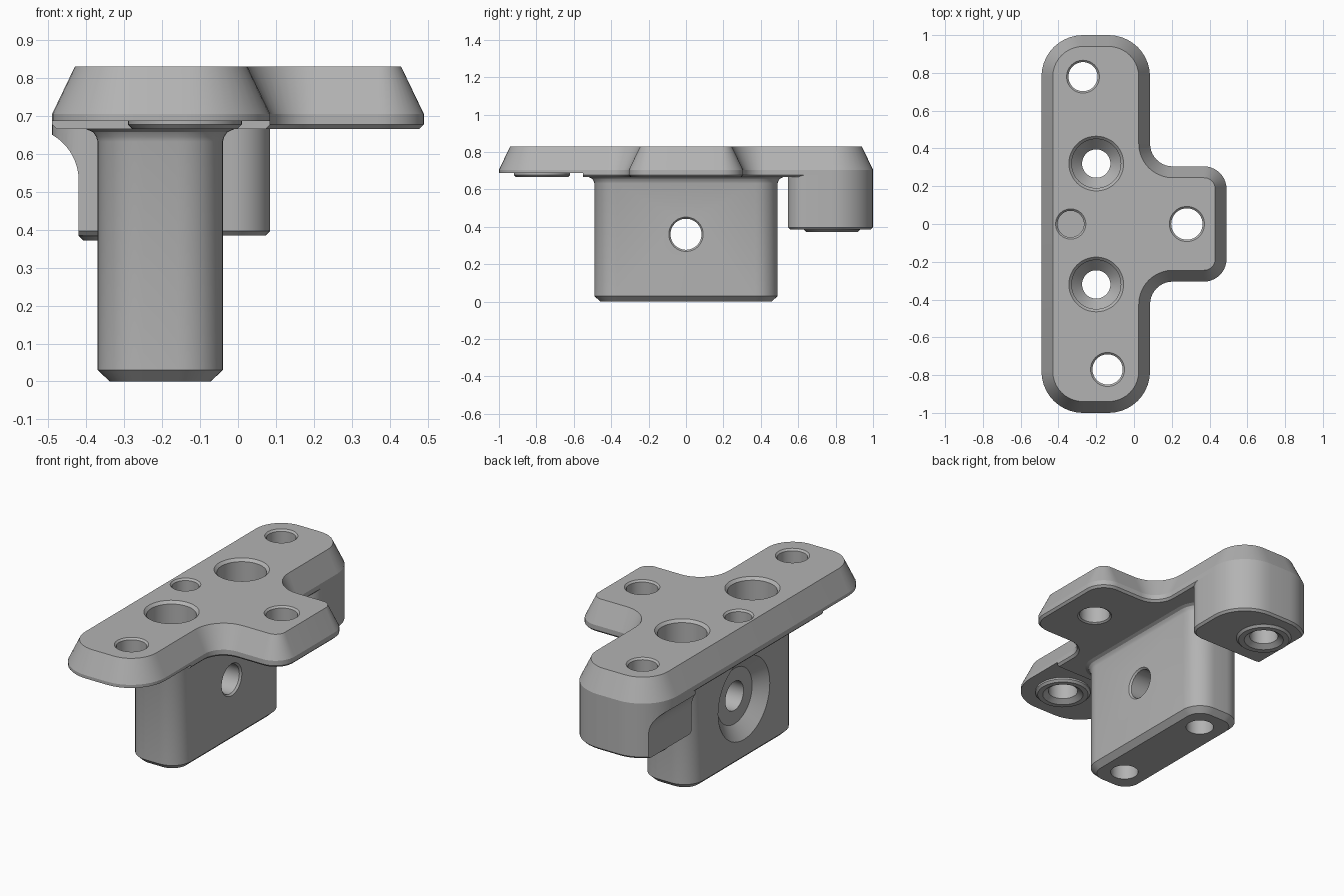
import bpy, bmesh, math
from mathutils import Vector

cube = bpy.data.objects.get("Cube")
if cube:
    bpy.data.objects.remove(cube, do_unlink=True)

GREY = (0.45, 0.45, 0.45, 1)
metal = bpy.data.materials.new("plain grey")
metal.use_nodes = True
metal.diffuse_color = GREY
metal.node_tree.nodes["Principled BSDF"].inputs["Base Color"].default_value = GREY


def make_object(name, bm):
    bmesh.ops.recalc_face_normals(bm, faces=bm.faces)
    mesh = bpy.data.meshes.new(name)
    bm.to_mesh(mesh)
    bm.free()
    mesh.materials.append(metal)
    obj = bpy.data.objects.new(name, mesh)
    bpy.context.collection.objects.link(obj)
    return obj


def skin(bm, rings):
    """Bridge matching rings of points and cap both ends."""
    rows = [[bm.verts.new(p) for p in ring] for ring in rings]
    n = len(rows[0])
    for a, b in zip(rows, rows[1:]):
        for i in range(n):
            j = (i + 1) % n
            bm.faces.new((a[i], a[j], b[j], b[i]))
    bm.faces.new(rows[0][::-1])
    bm.faces.new(rows[-1])


def rounded_ring(corners, inset, z, steps=10):
    """Right-angled outline (x, y, radius) with round corners, shrunk by inset."""
    pts = []
    for i, (x, y, r) in enumerate(corners):
        p = Vector((x, y))
        u = (Vector(corners[i - 1][:2]) - p).normalized()
        v = (Vector(corners[(i + 1) % len(corners)][:2]) - p).normalized()
        convex = u.y * v.x - u.x * v.y > 0
        radius = r - inset if convex else r + inset
        centre = p + (u + v) * r
        for k in range(steps + 1):
            t = math.pi / 2 * k / steps
            q = centre - (v * math.cos(t) + u * math.sin(t)) * radius
            pts.append((q.x, q.y, z))
    return pts


def slab(name, corners, levels):
    bm = bmesh.new()
    skin(bm, [rounded_ring(corners, d, z) for d, z in levels])
    return make_object(name, bm)


def lathe(bm, x, y, profile, n=48):
    """Upright turned solid from (radius, z) pairs."""
    angles = [2 * math.pi * i / n for i in range(n)]
    skin(bm, [[(x + r * math.cos(a), y + r * math.sin(a), z) for a in angles]
              for r, z in profile])


def box_corners(x0, x1, y0, y1, r_front, r_back):
    return [(x0, y0, r_front), (x1, y0, r_front), (x1, y1, r_back), (x0, y1, r_back)]


def cut(obj, cutter):
    mod = obj.modifiers.new("cut", 'BOOLEAN')
    mod.operation = 'DIFFERENCE'
    mod.solver = 'EXACT'
    mod.object = cutter
    bpy.context.view_layer.objects.active = obj
    bpy.ops.object.modifier_apply(modifier=mod.name)


TOP, BASE = 0.83, 0.665
LEFT, BAR, ARM = -0.49, 0.085, 0.49
REAR, FRONT = (-0.27, 0.78), (-0.14, -0.77)

# T-shaped top plate with sloping sides
outline = [(LEFT, -1, 0.22), (BAR, -1, 0.22), (BAR, -0.305, 0.12), (ARM, -0.305, 0.12),
           (ARM, 0.305, 0.12), (BAR, 0.305, 0.12), (BAR, 1, 0.22), (LEFT, 1, 0.22)]
plate = slab("top_plate", outline,
             [(0.012, BASE), (0, BASE + 0.012), (0, 0.705), (0.06, TOP)])

# Upright block with chamfered foot and flared root
block = slab("upright_block", box_corners(-0.37, -0.04, -0.49, 0.49, 0.12, 0.12),
             [(0.032, 0), (0, 0.03), (0, 0.632), (-0.004, 0.645), (-0.012, 0.657),
              (-0.03, BASE), (-0.03, 0.69)])

# Rear post under the plate end
post = slab("rear_post", box_corners(LEFT, BAR, 0.545, 1, 0.1, 0.22),
            [(0.012, 0.385), (0, 0.397), (0, 0.682)])

# Round pads around the two end holes
pads = []
for name, (x, y), z in (("rear_pad", REAR, 0.372), ("front_pad", FRONT, BASE)):
    bm = bmesh.new()
    lathe(bm, x, y, [(0.138, z), (0.15, z + 0.012), (0.15, z + 0.03)])
    pads.append(make_object(name, bm))

# Scallop along the outer side of the rear post
bm = bmesh.new()
R, FLAT = 0.138, -0.42
section = [(FLAT, 0.3)]
for k in range(13):
    a = math.radians(60.5) * k / 12
    section.append((FLAT - R + R * math.cos(a), 0.53 + R * math.sin(a)))
section += [(-0.6, section[-1][1]), (-0.6, 0.3)]
skin(bm, [[(x, y, z) for x, z in section] for y in (0.4, 1.1)])
scallop = make_object("scallop_cutter", bm)

# Shallow step under the front end of the plate
bm = bmesh.new()
skin(bm, [[(-0.7, -1.2, z), (0.3, -1.2, z), (0.3, -0.55, z), (-0.7, -0.55, z)]
          for z in (0.6, 0.687)])
step = make_object("step_cutter", bm)

# All holes: through, blind, countersunk and the cross hole
bm = bmesh.new()
for (x, y), r, low in ((REAR, 0.077, 0.372), (FRONT, 0.08, BASE), ((0.28, 0), 0.083, BASE)):
    rim = 0.01
    mouth = 0.03 if low < 0.66 or y < 0 else rim
    lathe(bm, x, y, [(r + mouth, low - 0.01), (r + mouth, low), (r, low + mouth * 0.7),
                     (r, TOP - rim), (r + rim, TOP), (r + rim, TOP + 0.05)])
lathe(bm, -0.335, 0, [(0.07, 0.72), (0.07, TOP - 0.01), (0.08, TOP), (0.08, TOP + 0.05)])
for y in (-0.32, 0.32):
    lathe(bm, -0.2, y, [(0.075, -0.1), (0.075, 0.62), (0.13, 0.68), (0.13, TOP - 0.015),
                        (0.145, TOP), (0.145, TOP + 0.05)])
circle = [2 * math.pi * i / 48 for i in range(48)]
skin(bm, [[(x, r * math.cos(a), 0.36 + r * math.sin(a)) for a in circle]
          for x, r in ((-0.5, 0.235), (-0.37, 0.235), (-0.31, 0.16), (-0.309, 0.083),
                       (-0.05, 0.083), (-0.04, 0.092), (0.05, 0.092))])
holes = make_object("hole_cutter", bm)

# Cut, tidy up and shade
cut(post, scallop)
cut(plate, step)
parts = [plate, block, post] + pads
for part in parts:
    cut(part, holes)
for cutter in (scallop, step, holes):
    bpy.data.objects.remove(cutter, do_unlink=True)

bpy.ops.object.select_all(action='DESELECT')
for part in parts:
    part.select_set(True)
bpy.context.view_layer.objects.active = plate
bpy.ops.object.shade_smooth_by_angle(angle=math.radians(25))
